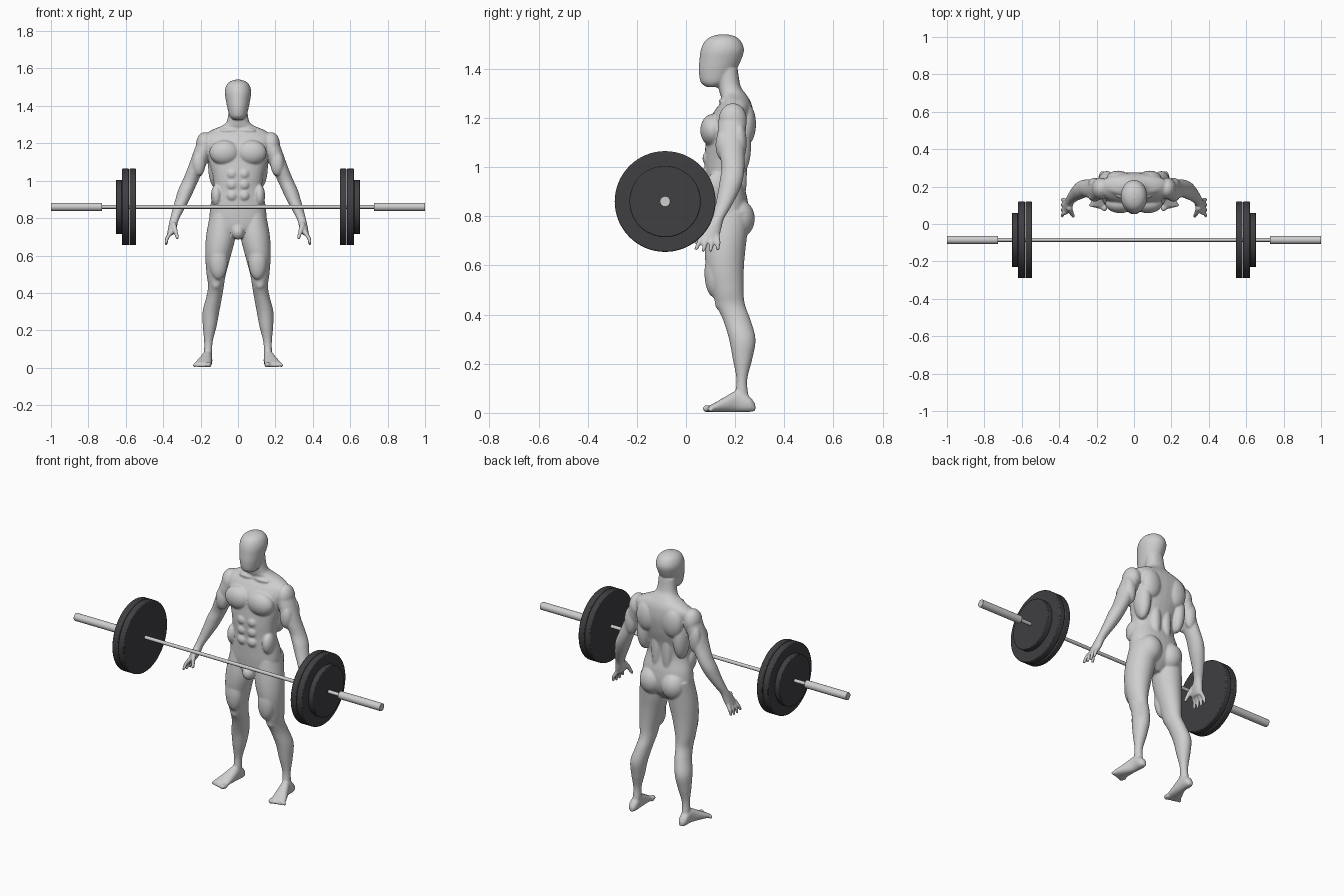
import bpy, bmesh, math
from mathutils import Matrix, Vector

if "Cube" in bpy.data.objects:
    bpy.data.objects.remove(bpy.data.objects["Cube"], do_unlink=True)


def make_material(name, colour):
    mat = bpy.data.materials.new(name)
    mat.use_nodes = True
    mat.diffuse_color = colour
    mat.node_tree.nodes["Principled BSDF"].inputs["Base Color"].default_value = colour
    return mat


light_grey = make_material("light_grey", (0.62, 0.62, 0.62, 1))
charcoal = make_material("charcoal", (0.05, 0.05, 0.055, 1))


def spline(rings, steps=5):
    """Smoothly interpolate between neighbouring cross-sections."""
    result = []
    for i in range(len(rings) - 1):
        before = rings[max(i - 1, 0)]
        start, end = rings[i], rings[i + 1]
        after = rings[min(i + 2, len(rings) - 1)]
        for s in range(steps):
            t = s / steps
            result.append([
                b + t * ((c - a) / 2 + t * ((a - 2.5 * b + 2 * c - d / 2) + t * (1.5 * (b - c) + (d - a) / 2)))
                for a, b, c, d in zip(before, start, end, after)])
    return result + [rings[-1]]


def loft(bm, rings, side=1, along_y=False, power=0.9, sides=32):
    """Each ring: position on the axis, then low and high bounds of two widths."""
    loops = []
    for pos, x0, x1, w0, w1 in spline(rings):
        loop = []
        for k in range(sides):
            angle = math.tau * k / sides
            c, s = math.cos(angle), math.sin(angle)
            x = (x0 + x1) / 2 + (x1 - x0) / 2 * math.copysign(abs(c) ** power, c)
            w = (w0 + w1) / 2 + (w1 - w0) / 2 * math.copysign(abs(s) ** power, s)
            loop.append(bm.verts.new((side * x, pos, w) if along_y else (side * x, w, pos)))
        loops.append(loop)
    for low, high in zip(loops, loops[1:]):
        for k in range(sides):
            n = (k + 1) % sides
            bm.faces.new((low[k], low[n], high[n], high[k]))
    bm.faces.new(loops[0])
    bm.faces.new(loops[-1])


def symmetric(rings):
    return [(z, -half, half, front, back) for z, half, front, back in rings]


def ellipsoid(bm, centre, radii):
    matrix = Matrix.Translation(centre) @ Matrix.Diagonal((*radii, 1))
    bmesh.ops.create_uvsphere(bm, u_segments=24, v_segments=16, radius=1, matrix=matrix)


def capsule(bm, a, b, r1, r2, side):
    a, b = (Vector((side * p[0], p[1], p[2])) for p in (a, b))
    turn = (b - a).to_track_quat("Z", "Y").to_matrix().to_4x4()
    bmesh.ops.create_cone(bm, cap_ends=True, segments=16, radius1=r1, radius2=r2,
                          depth=(b - a).length, matrix=Matrix.Translation((a + b) / 2) @ turn)
    ellipsoid(bm, a, (r1, r1, r1))
    ellipsoid(bm, b, (r2, r2, r2))


# Cross-sections: height, half width, front, back
torso = symmetric([
    (.69, .05, .12, .2), (.74, .12, .09, .24), (.8, .15, .082, .255), (.87, .147, .08, .25),
    (.95, .13, .078, .232), (1.02, .134, .075, .24), (1.1, .155, .08, .262),
    (1.18, .175, .09, .275), (1.235, .185, .12, .272), (1.268, .145, .145, .262),
    (1.298, .078, .138, .243), (1.33, .056, .132, .222), (1.4, .05, .13, .21)])
head = symmetric([
    (1.325, .026, .085, .13), (1.345, .045, .06, .17), (1.39, .057, .052, .2), (1.43, .065, .054, .222),
    (1.475, .071, .06, .236), (1.51, .062, .075, .225), (1.53, .043, .1, .203), (1.54, .015, .135, .17)])

# Cross-sections: height, inner, outer, front, back
leg = [(.82, .02, .15, .095, .26), (.7, .015, .171, .078, .246), (.6, .038, .175, .08, .236),
       (.5, .065, .168, .105, .234), (.44, .075, .16, .122, .24), (.38, .085, .169, .15, .262),
       (.3, .1, .189, .175, .283), (.22, .115, .188, .19, .27), (.14, .135, .181, .205, .25),
       (.08, .138, .182, .2, .253), (.03, .14, .185, .19, .268)]
arm = [(1.245, .13, .19, .16, .23), (1.2, .13, .22, .135, .245), (1.12, .155, .25, .128, .242),
       (1.06, .183, .272, .135, .238), (1, .212, .297, .145, .238), (.95, .235, .32, .138, .232),
       (.9, .258, .335, .13, .215), (.84, .291, .352, .118, .184), (.79, .317, .365, .1, .155),
       (.75, .328, .373, .068, .144), (.71, .345, .38, .054, .134)]

# Foot cross-sections run from heel to toes: depth, inner, outer, bottom, top
foot = [(.282, .15, .175, .008, .035), (.26, .138, .188, .004, .065), (.21, .138, .192, .004, .09),
        (.16, .14, .212, .004, .066), (.12, .142, .23, .004, .043), (.092, .148, .238, .004, .028)]

# Muscle masses: centre, radii
muscles = [
    ((.073, .108, 1.15), (.08, .05, .066)),    # chest
    ((.178, .19, 1.19), (.047, .058, .07)),    # deltoid
    ((.085, .245, 1.175), (.062, .04, .085)),  # shoulder blade
    ((.118, .21, 1.08), (.042, .055, .12)),    # side of back
    ((.035, .222, .98), (.03, .026, .14)),     # lower back
    ((.07, .212, .79), (.07, .068, .08)),      # buttock
    ((.115, .125, .92), (.03, .045, .06)),     # flank
    ((.105, .115, .57), (.05, .04, .1)),       # front of thigh
    ((.118, .143, .45), (.027, .026, .035)),   # kneecap
    ((.21, .152, 1.09), (.036, .032, .065)),   # biceps
    ((.21, .215, 1.1), (.036, .032, .08)),     # triceps
    ((.045, .148, 1.268), (.05, .014, .012)),  # collarbone
]

bm = bmesh.new()
loft(bm, torso)
loft(bm, head, power=1)
ellipsoid(bm, (0, .105, .725), (.035, .04, .04))
for side in (1, -1):
    loft(bm, leg, side, power=1)
    loft(bm, arm, side, power=1)
    loft(bm, foot, side, along_y=True)
    for (x, y, z), radii in muscles:
        ellipsoid(bm, (side * x, y, z), radii)
    # Abdominal blocks
    for row in range(3):
        ellipsoid(bm, (side * .032, .09, .92 + row * .058), (.03, .023, .029))
    # Toes, from the big one outwards
    for i in range(5):
        x, radius = .158 + .0185 * i, .014 if i == 0 else .0095
        capsule(bm, (x - .004, .1, .016), (x, .082 + .005 * i, radius + .003), radius, radius, side)
    # Fingers, each with one bend
    for i in range(4):
        knuckle = (.362, .063 + .021 * i, .72)
        joint = (.38, .053 + .026 * i, .692)
        tip = (.384, .042 + .029 * i, .668 - .006 * (i in (1, 2)))
        capsule(bm, knuckle, joint, .0115, .01, side)
        capsule(bm, joint, tip, .01, .008, side)
    # Thumb
    capsule(bm, (.345, .085, .765), (.334, .058, .73), .015, .012, side)
    capsule(bm, (.334, .058, .73), (.324, .042, .695), .012, .009, side)
bmesh.ops.recalc_face_normals(bm, faces=bm.faces)
mesh = bpy.data.meshes.new("body")
bm.to_mesh(mesh)
bm.free()
body = bpy.data.objects.new("body", mesh)
bpy.context.collection.objects.link(body)
mesh.materials.append(light_grey)

# Fuse the masses into one smooth skin
remesh = body.modifiers.new("fuse", "REMESH")
remesh.mode = "VOXEL"
remesh.voxel_size = 0.005
remesh.use_smooth_shade = True
soften = body.modifiers.new("soften", "SMOOTH")
soften.factor = 0.5
soften.iterations = 6
bpy.context.view_layer.objects.active = body
for name in ("fuse", "soften"):
    bpy.ops.object.modifier_apply(modifier=name)


# Barbell, lying along x in front of the body
def bar_part(name, x0, x1, radius, mat, bevel, sides=64):
    bpy.ops.mesh.primitive_cylinder_add(
        vertices=sides, radius=radius, depth=abs(x1 - x0),
        location=((x0 + x1) / 2, -.085, .86), rotation=(0, math.pi / 2, 0))
    part = bpy.context.object
    part.name = name
    part.data.materials.append(mat)
    edge = part.modifiers.new("rounded_rim", "BEVEL")
    edge.width = bevel
    edge.segments = 2
    bpy.ops.object.shade_smooth_by_angle(angle=math.radians(35))


bar_part("bar_shaft", -.75, .75, .01, light_grey, .001, 24)
for side, label in ((1, "left"), (-1, "right")):
    bar_part(label + "_sleeve", side * .727, side, .022, light_grey, .002, 32)
    bar_part(label + "_inner_plate", side * .545, side * .581, .205, charcoal, .005)
    bar_part(label + "_middle_plate", side * .583, side * .62, .205, charcoal, .005)
    bar_part(label + "_outer_plate", side * .62, side * .653, .145, charcoal, .004)
